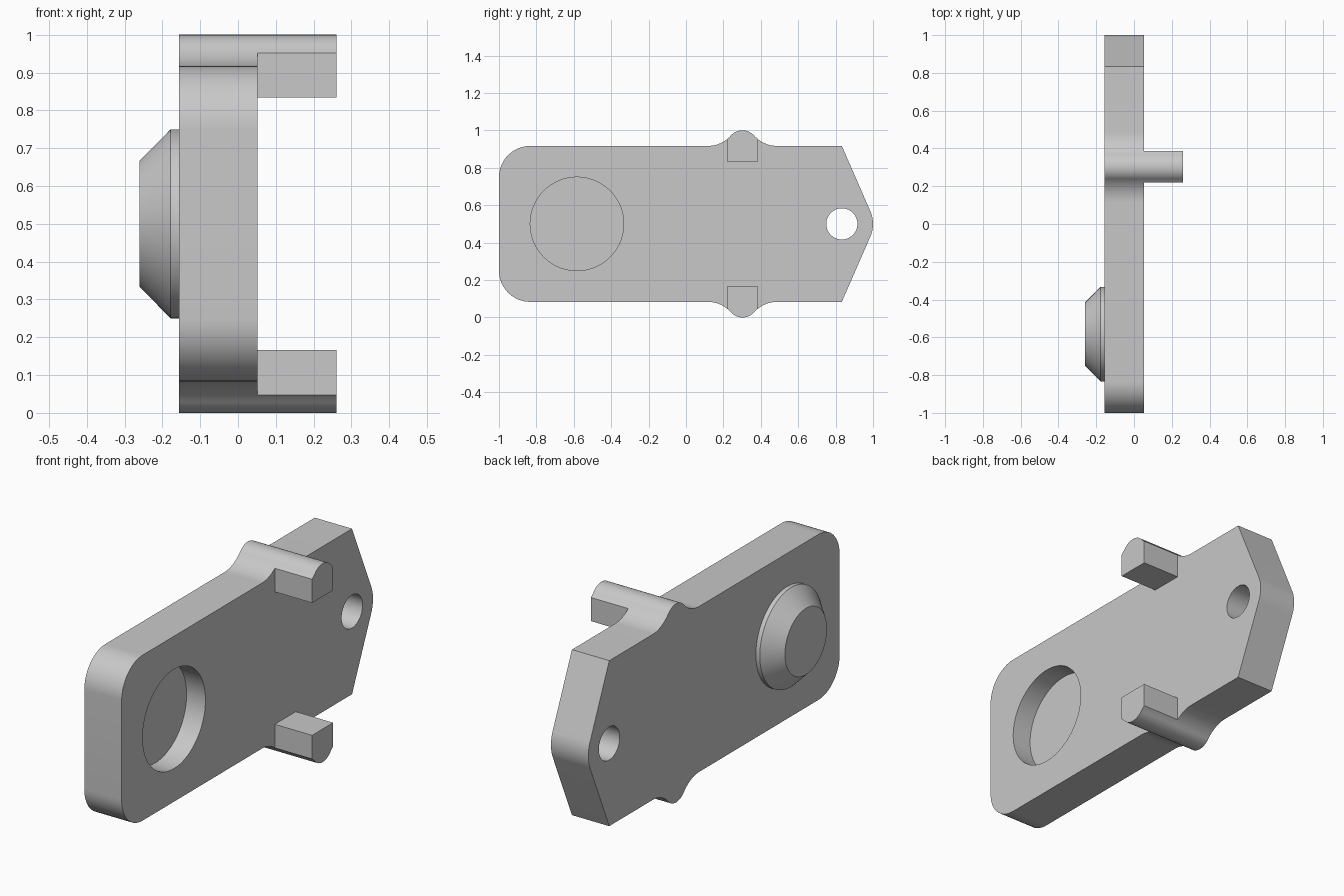
import bpy, bmesh
from math import sin, cos, sqrt, atan2, acos, pi

cube = bpy.data.objects.get("Cube")
if cube:
    bpy.data.objects.remove(cube, do_unlink=True)

# One plain grey for everything
grey = bpy.data.materials.new("light grey")
grey.use_nodes = True
grey.diffuse_color = (0.58, 0.58, 0.58, 1)
grey.node_tree.nodes["Principled BSDF"].inputs["Base Color"].default_value = grey.diffuse_color

# Main sizes
BACK, FACE, TIP = -0.156, 0.052, 0.26      # plate back, plate face, peg ends (x)
MID, TOP = 0.5, 0.9167                     # centre height and straight top edge (z)
NOSE, R = 0.8333, 0.1667                   # nose centre (y), rounding radius
BUMP, H = 0.302, 0.0833                    # bump centre (y), bump radius
DISC = -0.583                              # round boss centre (y)


def arc(y, z, r, a, b, n=12):
    return [(y + r * cos(a + (b - a) * i / n), z + r * sin(a + (b - a) * i / n))
            for i in range(n + 1)]


def circle(y, r, n=72):
    return arc(y, MID, r, 0, 2 * pi, n)[:-1]


def loft(name, sections):
    """Skin equal (x, outline) sections and cap both ends."""
    bm = bmesh.new()
    rings = [[bm.verts.new((x, y, z)) for y, z in pts] for x, pts in sections]
    for a, b in zip(rings, rings[1:]):
        for i in range(len(a)):
            j = (i + 1) % len(a)
            bm.faces.new((a[i], a[j], b[j], b[i]))
    bm.faces.new(rings[0])
    bm.faces.new(rings[-1])
    bmesh.ops.recalc_face_normals(bm, faces=bm.faces)
    mesh = bpy.data.meshes.new(name)
    bm.to_mesh(mesh)
    bm.free()
    mesh.materials.append(grey)
    ob = bpy.data.objects.new(name, mesh)
    bpy.context.collection.objects.link(ob)
    return ob


def flip(pts):
    return [(y, 2 * MID - z) for y, z in reversed(pts)]


# Bump with a fillet on each side, running from nose to rear
dx = sqrt((R + H) ** 2 - R ** 2)
lean = atan2(R, dx)
bump = (arc(BUMP + dx, TOP + R, R, -pi / 2, lean - pi)
        + arc(BUMP, TOP, H, lean, pi - lean, 24)[1:]
        + arc(BUMP - dx, TOP + R, R, -lean, -pi / 2)[1:])

# Plate outline: upper half mirrored to the lower half
turn = pi / 2 - acos(R / (TOP - MID))
upper = (arc(NOSE, MID, R, 0, turn, 8) + [(NOSE, TOP)] + bump
         + arc(-1 + R, TOP - R, R, pi / 2, pi, 16))
outline = upper + flip(upper)[:-1]
plate = loft("plate", [(BACK, outline), (FACE, outline)])

# Through hole in the nose and round pocket in the face
cutters = [
    loft("hole_cutter", [(x, circle(NOSE, H)) for x in (BACK - 0.1, FACE + 0.1)]),
    loft("pocket_cutter", [(x, circle(DISC, 0.25)) for x in (FACE - 0.105, FACE + 0.1)]),
]
for cutter in cutters:
    cutter.hide_render = True
    mod = plate.modifiers.new(cutter.name, "BOOLEAN")
    mod.operation = "DIFFERENCE"
    mod.solver = "EXACT"
    mod.object = cutter
bpy.context.view_layer.update()
cut = bpy.data.meshes.new_from_object(plate.evaluated_get(bpy.context.evaluated_depsgraph_get()))
plate.modifiers.clear()
plate.data = cut
for cutter in cutters:
    bpy.data.objects.remove(cutter, do_unlink=True)

# Tapered boss on the back
boss = loft("boss", [(BACK, circle(DISC, 0.25)), (-0.178, circle(DISC, 0.25)),
                     (-TIP, circle(DISC, 0.167))])

# Pegs follow the bump, with flat sides and a flat inner face
side = TOP + R - sqrt(R ** 2 - (dx - H) ** 2)
crown = [p for p in bump if abs(p[0] - BUMP) < H - 0.001]
peg = ([(BUMP + H, TOP - H), (BUMP + H, side)] + crown
       + [(BUMP - H, side), (BUMP - H, TOP - H)])
upper_peg = loft("upper_peg", [(FACE, peg), (TIP, peg)])
lower_peg = loft("lower_peg", [(FACE, flip(peg)), (TIP, flip(peg))])

# Smooth the rounded walls, keep the corners sharp
bpy.ops.object.select_all(action="DESELECT")
for ob in (plate, boss, upper_peg, lower_peg):
    ob.select_set(True)
bpy.context.view_layer.objects.active = plate
bpy.ops.object.shade_smooth_by_angle(angle=pi / 9)
